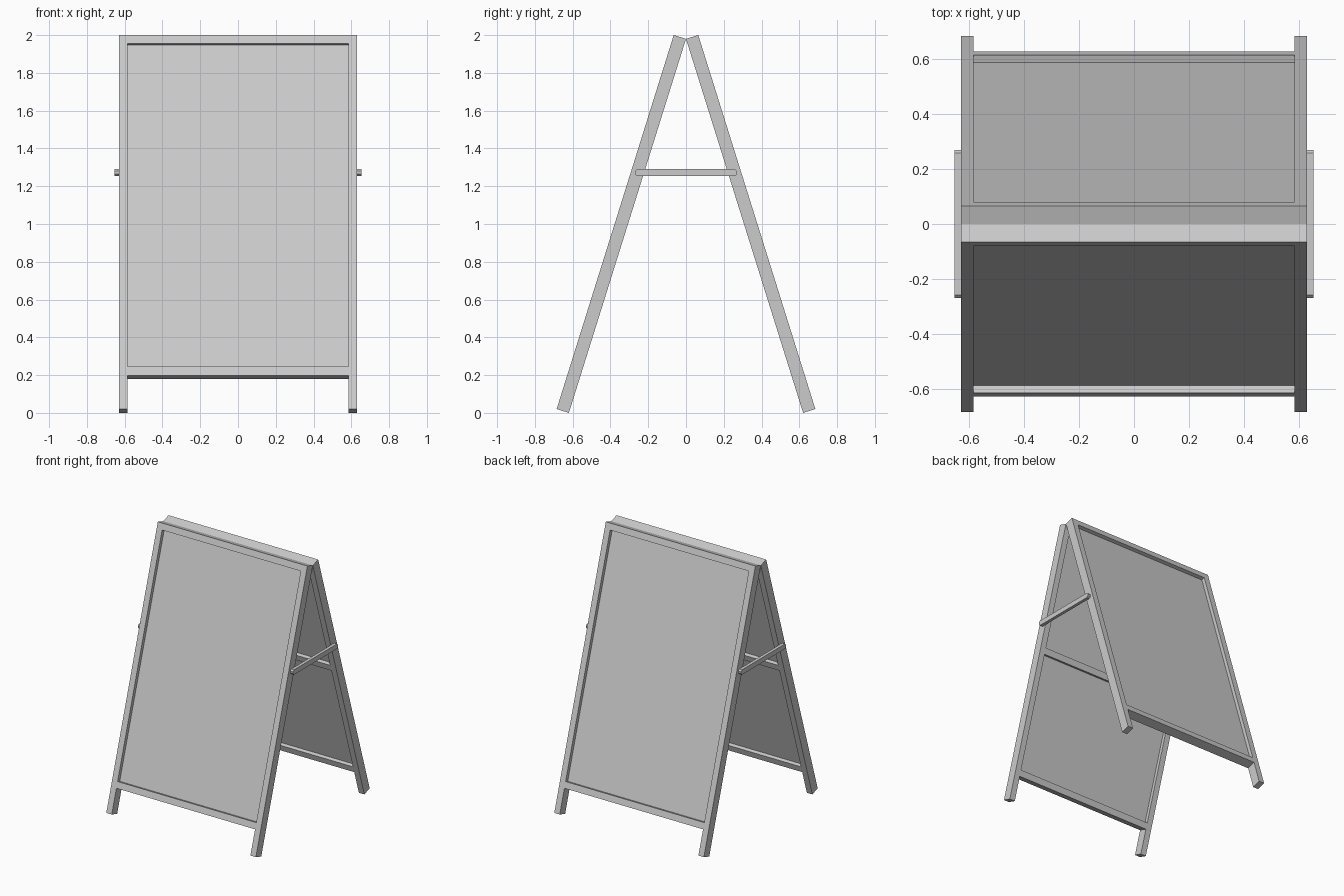
import bpy, bmesh, math
from mathutils import Matrix, Vector

cube = bpy.data.objects.get("Cube")
if cube:
    bpy.data.objects.remove(cube, do_unlink=True)

# Single plain grey finish
grey = bpy.data.materials.new("light_grey")
grey.use_nodes = True
colour = (0.6, 0.6, 0.6, 1)
grey.diffuse_color = colour
grey.node_tree.nodes["Principled BSDF"].inputs["Base Color"].default_value = colour


def finish(name, bm, matrix):
    bm.transform(matrix)
    bmesh.ops.recalc_face_normals(bm, faces=bm.faces)
    mesh = bpy.data.meshes.new(name)
    bm.to_mesh(mesh)
    bm.free()
    mesh.materials.append(grey)
    obj = bpy.data.objects.new(name, mesh)
    bpy.context.collection.objects.link(obj)
    return obj


def box(name, low, high, matrix):
    low, high = Vector(low), Vector(high)
    bm = bmesh.new()
    bmesh.ops.create_cube(bm, size=1)
    bm.transform(Matrix.Translation((low + high) / 2) @ Matrix.Diagonal((*(high - low), 1)))
    return finish(name, bm, matrix)


HALF_W, LEG_W, THICK = 0.63, 0.046, 0.068
INNER = HALF_W - LEG_W
RAIL = 0.048
HINGE_Z = 1.98
TILT = math.atan2(0.62, HINGE_Z)
LENGTH = HINGE_Z / math.cos(TILT)
RECESS = 0.027
BOTTOM = -LENGTH + 0.187      # underside of the bottom rail, along the slope
MID = (BOTTOM - RAIL) / 2 + RAIL / 2

# Two identical leaning frames, hinged at the top inner edge
for side, turn in (("front", 0), ("back", math.pi)):
    place = (Matrix.Rotation(turn, 4, "Z") @ Matrix.Translation((0, 0, HINGE_Z))
             @ Matrix.Rotation(-TILT, 4, "X"))
    # legs
    for hand, s in (("left", 1), ("right", -1)):
        xs = sorted((s * INNER, s * HALF_W))
        box(f"{side}_{hand}_leg", (xs[0], -THICK, -LENGTH), (xs[1], 0, 0), place)
    # rails: y is 0 on the inner face of the frame
    rails = (("top_rail", -RAIL, -THICK),
             ("bottom_rail", BOTTOM, -THICK),
             ("middle_rail", MID - RAIL / 2, -RECESS))
    for name, z, y in rails:
        box(f"{side}_{name}", (-INNER, y, z), (INNER, 0, z + RAIL), place)
    # recessed board
    box(f"{side}_board", (-INNER, -THICK + RECESS, BOTTOM + RAIL),
        (INNER, -RECESS, -RAIL), place)

# Side stays with chamfered ends, joining the two frames
STAY_Y, STAY_H, CUT = 0.27, 0.0185, 0.011
outline = []
for sy, sz in ((1, 1), (-1, 1), (-1, -1), (1, -1)):
    corner = [(sy * STAY_Y, sz * (STAY_H - CUT)), (sy * (STAY_Y - CUT), sz * STAY_H)]
    outline += corner if sy * sz > 0 else corner[::-1]
for hand, s in (("left", 1), ("right", -1)):
    bm = bmesh.new()
    face = bm.faces.new([bm.verts.new((s * HALF_W, y, z)) for y, z in outline])
    new = bmesh.ops.extrude_face_region(bm, geom=[face])["geom"]
    bmesh.ops.translate(bm, vec=(s * 0.024, 0, 0),
                        verts=[v for v in new if isinstance(v, bmesh.types.BMVert)])
    finish(f"{hand}_stay", bm, Matrix.Translation((0, 0, 1.272)))
